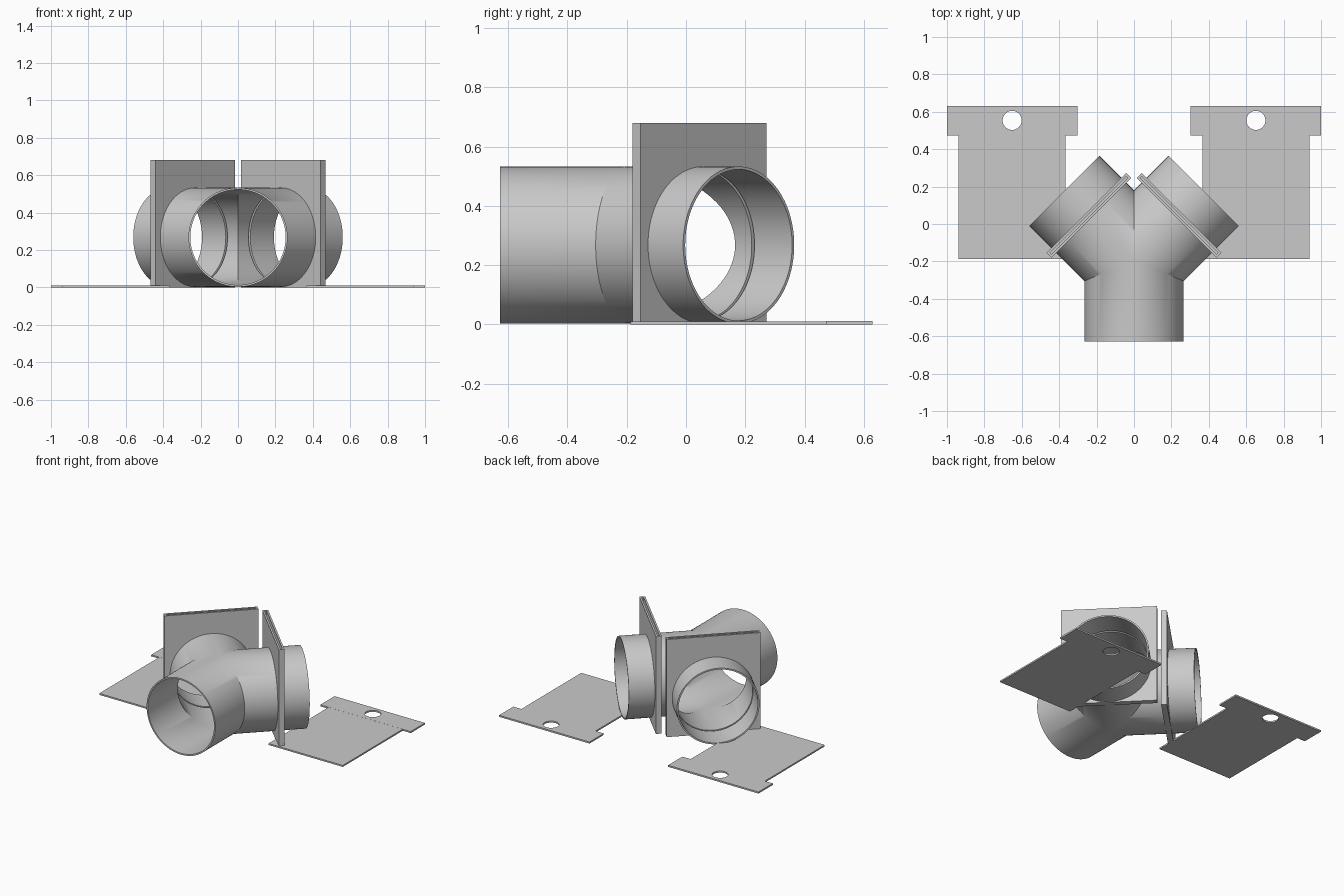
import bpy, bmesh, math
from mathutils import Matrix, Vector

if "Cube" in bpy.data.objects:
    bpy.data.objects.remove(bpy.data.objects["Cube"])

R, WALL, ZC = 0.265, 0.010, 0.268         # pipe radius, wall, axis height
J = Vector((0, -0.195, ZC))               # point where the three pipes meet
MAIN, BRANCH, GATE = 0.433, 0.527, 0.341  # lengths along the axes
HALF = 0.0185                             # half thickness of a gate housing
SEG = 96

grey = bpy.data.materials.new("light_grey")
grey.diffuse_color = (0.59, 0.59, 0.59, 1)
grey.use_nodes = True
grey.node_tree.nodes["Principled BSDF"].inputs["Base Color"].default_value = grey.diffuse_color


def make(name, build):
    bm = bmesh.new()
    build(bm)
    bmesh.ops.remove_doubles(bm, verts=bm.verts, dist=1e-4)
    bmesh.ops.recalc_face_normals(bm, faces=bm.faces)
    me = bpy.data.meshes.new(name)
    bm.to_mesh(me)
    bm.free()
    me.materials.append(grey)
    ob = bpy.data.objects.new(name, me)
    bpy.context.collection.objects.link(ob)
    return ob


def axis_matrix(ang):
    """Local z becomes the pipe axis: +y turned by ang, starting at the joint."""
    return (Matrix.Translation(J) @ Matrix.Rotation(ang, 4, 'Z')
            @ Matrix.Rotation(-math.pi / 2, 4, 'X'))


def cylinder(name, radius, m, a, b):
    m = m @ Matrix.Translation((0, 0, (a + b) / 2))
    return make(name, lambda bm: bmesh.ops.create_cone(
        bm, cap_ends=True, segments=SEG, radius1=radius, radius2=radius, depth=b - a, matrix=m))


def box(name, centre, size, ang=0):
    m = Matrix.Translation(centre) @ Matrix.Rotation(ang, 4, 'Z') @ Matrix.Diagonal((*size, 1))
    return make(name, lambda bm: bmesh.ops.create_cube(bm, size=1, matrix=m))


def hollow(bm, ang, a, b, planes=()):
    """Pipe wall from a to b with a rim at b, trimmed by mitre planes through the joint."""
    m = axis_matrix(ang)
    rings = []
    for r, z in ((R, a), (R, b), (R - WALL, b), (R - WALL, a)):
        rings.append([bm.verts.new(m @ Vector((r * math.cos(t), r * math.sin(t), z)))
                      for t in (2 * math.pi * i / SEG for i in range(SEG))])
    faces = [bm.faces.new((p[i], p[(i + 1) % SEG], q[(i + 1) % SEG], q[i]))
             for p, q in zip(rings, rings[1:]) for i in range(SEG)]
    for n in planes:
        faces = [f for f in faces if f.is_valid]
        geom = faces + list({e for f in faces for e in f.edges}) + list({v for f in faces for v in f.verts})
        res = bmesh.ops.bisect_plane(bm, geom=geom, plane_co=J, plane_no=n, clear_inner=True, dist=1e-6)
        faces = [g for g in res["geom"] if isinstance(g, bmesh.types.BMFace) and g.is_valid]


def combine(ob, other, op):
    mod = ob.modifiers.new("bool", 'BOOLEAN')
    mod.operation, mod.object, mod.solver = op, other, 'EXACT'
    bpy.context.view_layer.objects.active = ob
    bpy.ops.object.modifier_apply(modifier=mod.name)
    bpy.data.objects.remove(other)


# Three pipes mitred together
arms = {s: Vector((s, 1, 0)).normalized() for s in (1, -1)}
down = Vector((0, -1, 0))


def wye(bm):
    hollow(bm, math.pi, -0.4, MAIN, [down - d for d in arms.values()])
    for s, d in arms.items():
        hollow(bm, -s * math.pi / 4, -0.4, GATE - HALF, [d - down, Vector((s, 0, 0))])
    # the branch walls end on the housings: drop the rims hidden there
    rims = [f for f in bm.faces if any(
        all(abs((v.co - J).dot(d) - GATE + HALF) < 1e-4 for v in f.verts) for d in arms.values())]
    bmesh.ops.delete(bm, geom=rims, context='FACES')


parts = [make("wye_pipe", wye)]

for s, d in arms.items():
    side, ang = ("right" if s > 0 else "left"), -s * math.pi / 4
    # Outlet pipe beyond the housing
    parts.append(make(f"outlet_pipe_{side}", lambda bm: hollow(bm, ang, GATE + HALF, BRANCH)))

    # Gate housing with a slot open at the top and a round bore
    c = J + d * GATE
    housing = box(f"gate_housing_{side}", (c.x, c.y, 0.34), (0.602, 2 * HALF, 0.68), ang)
    combine(housing, box("slot", (c.x, c.y, 0.408), (0.576, 0.013, 0.80), ang), 'DIFFERENCE')
    combine(housing, cylinder("bore", R - WALL, axis_matrix(ang), GATE - 0.1, GATE + 0.1), 'DIFFERENCE')
    parts.append(housing)

    # Loose sliding gate lying flat beside the pipe
    gate = box(f"gate_blade_{side}", (s * 0.6525, 0.1565, 0.0053), (0.572, 0.687, 0.0106))
    combine(gate, box("handle", (s * 0.6515, 0.5515, 0.0055), (0.697, 0.157, 0.011)), 'UNION')
    hole_at = Matrix.Translation((s * 0.6515, 0.554, 0))
    combine(gate, cylinder("hole", 0.051, hole_at, -0.1, 0.1), 'DIFFERENCE')
    parts.append(gate)

# Smooth the round walls, keep edges sharp
for ob in parts:
    bpy.ops.object.select_all(action='DESELECT')
    ob.select_set(True)
    bpy.context.view_layer.objects.active = ob
    bpy.ops.object.shade_smooth_by_angle(angle=math.radians(30))
